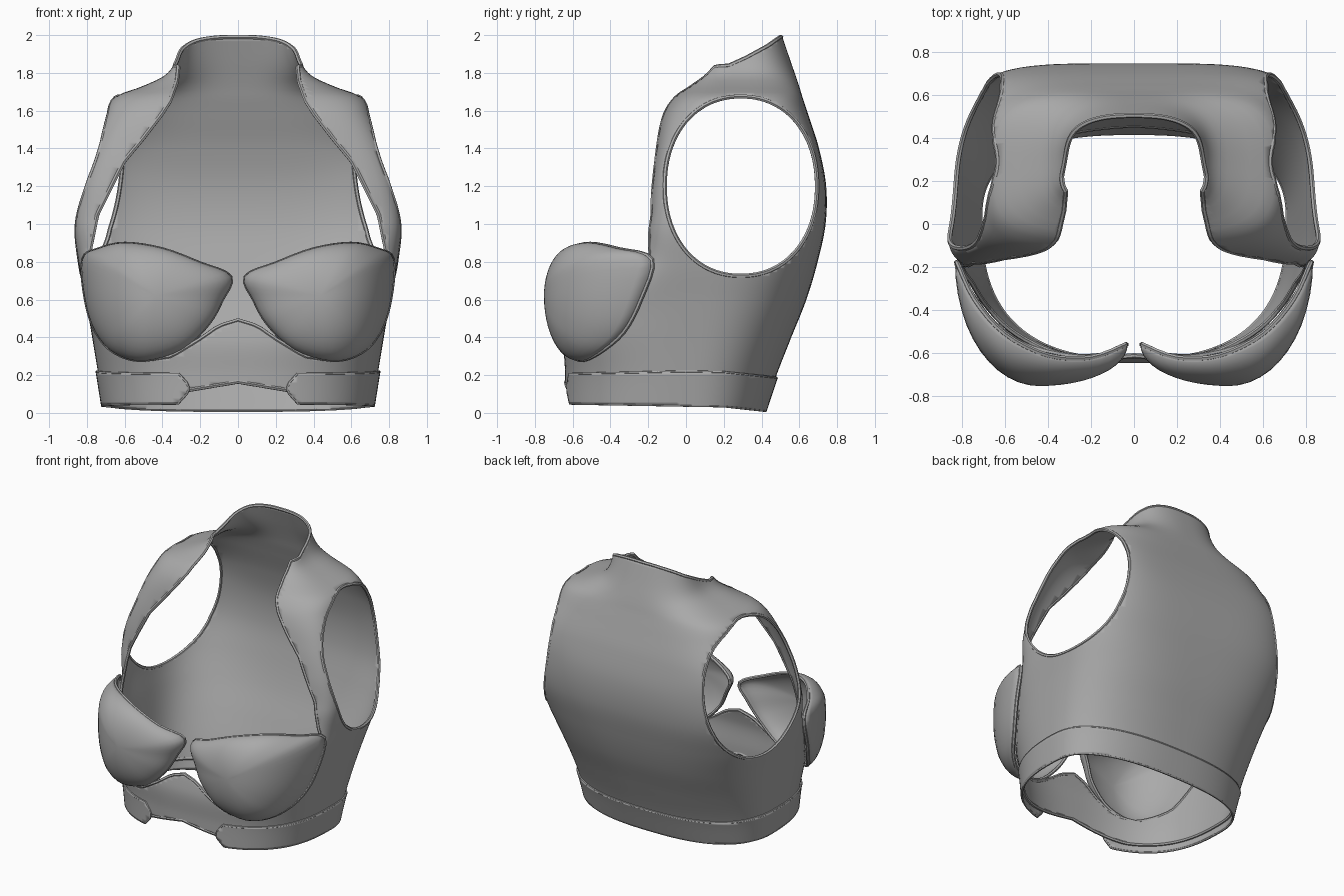
import bpy, bmesh, math
from mathutils import Vector

if "Cube" in bpy.data.objects:
    bpy.data.objects.remove(bpy.data.objects["Cube"])

cloth = bpy.data.materials.new("grey_cloth")
cloth.diffuse_color = (0.40, 0.40, 0.40, 1)
cloth.use_nodes = True
cloth.node_tree.nodes["Principled BSDF"].inputs["Base Color"].default_value = cloth.diffuse_color


def lerp(keys, t):
    """Piecewise linear lookup in a list of (t, value) pairs."""
    if t <= keys[0][0]:
        return keys[0][1]
    for (a, u), (b, v) in zip(keys, keys[1:]):
        if t <= b:
            return u + (v - u) * (t - a) / (b - a)
    return keys[-1][1]


# Torso sections: z, half width, front y, widest y, back y, front power, back power
SECTIONS = [
    (0.00, 0.700, -0.633, 0.02, 0.405, 2.6, 2.5), (0.20, 0.732, -0.633, 0.03, 0.472, 2.6, 2.5),
    (0.40, 0.765, -0.633, 0.04, 0.55, 2.8, 2.7), (0.60, 0.800, -0.55, 0.06, 0.63, 3.2, 3.0),
    (0.80, 0.838, -0.29, 0.10, 0.69, 5.0, 3.4), (1.00, 0.858, -0.21, 0.10, 0.732, 6.5, 4.0),
    (1.20, 0.825, -0.185, 0.12, 0.735, 6.5, 4.6), (1.40, 0.765, -0.158, 0.16, 0.697, 5.5, 5.4),
    (1.58, 0.697, -0.118, 0.22, 0.64, 4.4, 4.2), (1.67, 0.645, -0.06, 0.26, 0.61, 3.8, 3.4),
    (1.72, 0.51, 0.00, 0.28, 0.595, 3.4, 3.0), (1.78, 0.385, 0.07, 0.30, 0.575, 4.0, 2.8),
    (1.86, 0.325, 0.15, 0.32, 0.547, 7.0, 2.6), (2.00, 0.29, 0.24, 0.33, 0.50, 7.0, 2.5)]


def section(z):
    """Smoothly interpolated section values at height z."""
    i = max(k for k in range(len(SECTIONS) - 1) if SECTIONS[k][0] <= z)
    s0, s1, s2, s3 = (SECTIONS[min(max(i + d, 0), len(SECTIONS) - 1)] for d in (-1, 0, 1, 2))
    h = s2[0] - s1[0]
    t = (z - s1[0]) / h
    out = []
    for a, b, c, d in zip(s0[1:], s1[1:], s2[1:], s3[1:]):
        m1 = (c - a) / (s2[0] - s0[0]) * h
        m2 = (d - b) / (s3[0] - s1[0]) * h
        out.append((2*t**3 - 3*t*t + 1) * b + (t**3 - 2*t*t + t) * m1
                   + (3*t*t - 2*t**3) * c + (t**3 - t*t) * m2)
    return out


def torso(z0, z1, rows, grow=0.0, n=120):
    """Lofted tube following the torso sections."""
    bm = bmesh.new()
    rings = []
    for r in range(rows + 1):
        z = z0 + (z1 - z0) * r / rows
        hw, yf, yc, yb, pf, pb = section(z)
        ring = []
        for k in range(n):
            a = 2 * math.pi * k / n
            c, s = math.cos(a), math.sin(a)
            p, depth = (pb, yb - yc) if s > 0 else (pf, yc - yf)
            rad = (abs(c)**p + abs(s)**p) ** (-1 / p)
            ring.append(bm.verts.new(((hw + grow) * rad * c, yc + (depth + grow) * rad * s, z)))
        rings.append(ring)
    for a, b in zip(rings, rings[1:]):
        for k in range(n):
            m = (k + 1) % n
            bm.faces.new((a[k], a[m], b[m], b[k]))
    return bm


def clip(bm, f):
    """Cut the surface along f = 0 and drop the side where f > 0."""
    cut = set()
    for e in list(bm.edges):
        a, b = e.verts
        if (f(a.co) > 0) != (f(b.co) > 0):
            p, q = (a, b) if f(a.co) <= 0 else (b, a)
            lo, hi = 0.0, 1.0
            for _ in range(14):
                mid = (lo + hi) / 2
                lo, hi = (mid, hi) if f(p.co.lerp(q.co, mid)) <= 0 else (lo, mid)
            cut.add(bmesh.utils.edge_split(e, p, min(max(lo, 0.02), 0.98))[1])
    for face in list(bm.faces):
        on = [v for v in face.verts if v in cut]
        if len(on) == 2:
            bmesh.utils.face_split(face, on[0], on[1])
    drop = [x for x in bm.faces
            if sum(f(v.co) for v in x.verts if v not in cut) > 0]
    bmesh.ops.delete(bm, geom=drop, context='FACES')


def activate(ob):
    bpy.ops.object.select_all(action='DESELECT')
    ob.select_set(True)
    bpy.context.view_layer.objects.active = ob


def finish(bm, name, thick, trim):
    """Turn a surface into a cloth panel with a rolled trim on its open edges."""
    bmesh.ops.recalc_face_normals(bm, faces=bm.faces)
    edges = [e for e in bm.edges if e.is_boundary]
    ids, pts, pairs = {}, [], []
    for e in edges:
        for v in e.verts:
            if v not in ids:
                ids[v] = len(pts)
                pts.append(v.co.copy())
        pairs.append((ids[e.verts[0]], ids[e.verts[1]]))
    me = bpy.data.meshes.new(name)
    bm.to_mesh(me)
    bm.free()
    ob = bpy.data.objects.new(name, me)
    bpy.context.collection.objects.link(ob)
    me.materials.append(cloth)
    activate(ob)
    bpy.ops.object.shade_smooth_by_angle(angle=math.radians(40))
    sol = ob.modifiers.new("thickness", 'SOLIDIFY')
    sol.thickness, sol.offset = thick, 0
    # rolled edge
    tm = bpy.data.meshes.new(name + "_trim")
    tm.from_pydata(pts, pairs, [])
    t = bpy.data.objects.new(name + "_trim", tm)
    bpy.context.collection.objects.link(t)
    activate(t)
    bpy.ops.object.convert(target='CURVE')
    t.data.bevel_depth, t.data.bevel_resolution = trim, 1
    t.data.materials.append(cloth)


# Outlines of the openings
UNDER_CUP = [(0, 0.49), (0.1, 0.46), (0.2, 0.39), (0.35, 0.30), (0.55, 0.27)]
SIDE_CUP = [(-0.62, 0.0), (-0.55, 0.28), (-0.4, 0.37), (-0.27, 0.55), (-0.195, 0.75), (-0.18, 0.95), (-0.1, 2)]
NECK_X = [(0.75, 0.79), (0.83, 0.79), (1.05, 0.745), (1.33, 0.605), (1.45, 0.505), (1.58, 0.405),
          (1.65, 0.36), (1.75, 0.325), (1.83, 0.316), (1.86, 0.40), (2.0, 0.5)]
NECK_Y = [(1.64, 0.0), (1.75, 0.09), (1.83, 0.21), (1.88, 0.32), (1.94, 0.43), (1.97, 0.472),
          (1.983, 0.492), (1.99, 0.502)]


def front_opening(p):
    x = abs(p.x)
    cups = min(p.z - lerp(UNDER_CUP, x), p.z - lerp(SIDE_CUP, p.y), 0.86 - p.z)
    neck = min(lerp(NECK_X, p.z) - x, lerp(NECK_Y, p.z) - p.y, p.z - 0.75)
    return max(cups, neck)


def armhole(p):
    return 1 - (abs(p.y - 0.29) / 0.403) ** 2.15 - (abs(p.z - 1.20) / 0.475) ** 2.15


def hem(p):
    return lerp([(0, 0.165), (0.27, 0.12), (0.4, 0.10)], abs(p.x)) - p.z


# Main bodice
body = torso(0.06, 1.99, 90)
for rule in (front_opening, armhole, hem):
    clip(body, rule)
finish(body, "bodice", 0.014, 0.012)

# Underband, open at the front with pointed ends
band = torso(0.0, 0.24, 12, 0.012)
clip(band, lambda p: lerp([(-0.6, 0.05), (0.2, 0.036), (0.42, 0.012)], p.y) - p.z)
clip(band, lambda p: p.z - lerp([(-0.6, 0.205), (0.0, 0.218), (0.2, 0.214), (0.48, 0.185)], p.y))
clip(band, lambda p: min(0.265 + max(0, abs(p.z - 0.13) - 0.02) * 0.9 - abs(p.x), -0.2 - p.y))
finish(band, "underband", 0.014, 0.008)

# Cups: domes swept from a rim loop to an apex
RIM = [Vector(v) for v in (
    (0.50, -0.56, 0.28), (0.30, -0.61, 0.34), (0.16, -0.61, 0.47), (0.085, -0.58, 0.60),
    (0.04, -0.56, 0.72), (0.20, -0.62, 0.79), (0.40, -0.61, 0.865), (0.60, -0.51, 0.895),
    (0.74, -0.35, 0.865), (0.82, -0.18, 0.81), (0.805, -0.24, 0.60), (0.75, -0.33, 0.43), (0.65, -0.46, 0.32))]


def cup(side, sub=4, rings=12):
    bm = bmesh.new()
    loop = []
    for i in range(len(RIM)):
        a, b, c, d = (RIM[(i + k) % len(RIM)] for k in (-1, 0, 1, 2))
        for j in range(sub):
            t = j / sub
            loop.append(0.5 * (2*b + (c - a)*t + (2*a - 5*b + 4*c - d)*t*t + (3*b - a - 3*c + d)*t**3))
    tip = Vector((0.44, -0.745, 0.62))
    grid = []
    for r in range(rings):
        ang = math.pi / 2 * r / rings
        c, s = math.cos(ang), math.sin(ang)
        row = []
        for p in loop:
            x = tip.x + (p.x - tip.x) * c
            y = p.y + (tip.y - p.y) * s
            z = tip.z + (p.z - tip.z) * c
            row.append(bm.verts.new((x * side, y, z)))
        grid.append(row)
    top = bm.verts.new((tip.x * side, tip.y, tip.z))
    n = len(loop)
    for k in range(n):
        m = (k + 1) % n
        for a, b in zip(grid, grid[1:]):
            bm.faces.new((a[k], a[m], b[m], b[k]))
        bm.faces.new((grid[-1][k], grid[-1][m], top))
    return bm


for side, label in ((1, "right"), (-1, "left")):
    finish(cup(side), label + "_cup", 0.014, 0.012)
